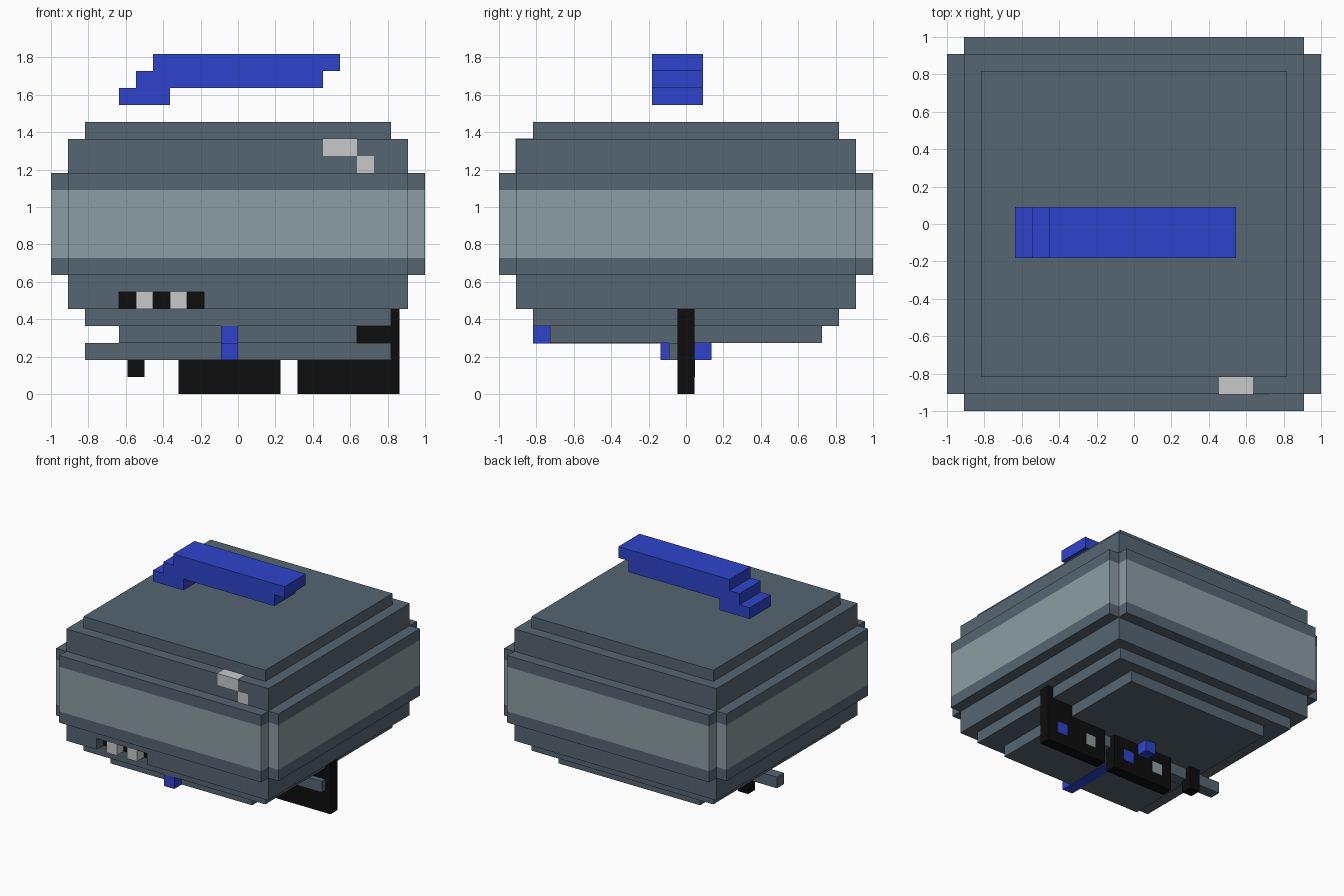
import bpy, bmesh

if "Cube" in bpy.data.objects:
    bpy.data.objects.remove(bpy.data.objects["Cube"])

U = 1 / 11          # one block; the model is 22 blocks wide
E = 0.03            # small lift (in blocks) for painted patches


def material(name, rgb):
    lin = [((c / 255 + 0.055) / 1.055) ** 2.4 for c in rgb]
    m = bpy.data.materials.new(name)
    m.diffuse_color = (*lin, 1)
    m.use_nodes = True
    m.node_tree.nodes["Principled BSDF"].inputs["Base Color"].default_value = m.diffuse_color
    return m


SLATE = material("slate", (86, 101, 113))
PALE = material("pale_teal", (140, 158, 162))
BLUE = material("blue", (46, 68, 203))
WHITE = material("light_grey", (201, 201, 201))
BLACK = material("black", (13, 13, 13))


def finish(bm, name, *mats):
    bmesh.ops.recalc_face_normals(bm, faces=bm.faces)
    me = bpy.data.meshes.new(name)
    bm.to_mesh(me)
    bm.free()
    for m in mats:
        me.materials.append(m)
    ob = bpy.data.objects.new(name, me)
    bpy.context.collection.objects.link(ob)
    return ob


def box(name, mat, x, y, z):
    """Block-aligned box from (min, max) pairs given in blocks."""
    bm = bmesh.new()
    bmesh.ops.create_cube(bm, size=1)
    for v in bm.verts:
        v.co = [(a + b) / 2 * U + c * (b - a) * U for (a, b), c in zip((x, y, z), v.co)]
    return finish(bm, name, mat)


def square(name, half, z):
    return box(name, SLATE, (-half, half), (-half, half), z)


# Middle of the body: notched-corner outline with a pale band around it
bm = bmesh.new()
quarter = [(11, -10), (11, 10), (10, 10)]
outline = []
for i in range(4):
    outline += quarter
    quarter = [(-y, x) for x, y in quarter]
outline = list(dict.fromkeys(outline))
rings = [[bm.verts.new((x * U, y * U, z * U)) for x, y in outline] for z in (7, 8, 12, 13)]
n = len(outline)
for level, (lo, hi) in enumerate(zip(rings, rings[1:])):
    for i in range(n):
        j = (i + 1) % n
        f = bm.faces.new((lo[i], lo[j], hi[j], hi[i]))
        f.material_index = 1 if level == 1 else 0
bm.faces.new(rings[0])
bm.faces.new(rings[-1])
finish(bm, "body_middle", SLATE, PALE)

# Stepped tiers above and below
square("upper_tier", 10, (13, 15))
square("top_tier", 9, (15, 16))
square("lower_tier", 10, (6, 7))
box("mouth_tier", SLATE, (-10, 10), (-9, 10), (5, 6))
box("mouth_tier_left", SLATE, (-10, -7), (-10, -9), (5, 6))
box("mouth_tier_right", SLATE, (-2, 10), (-10, -9), (5, 6))
square("bottom_tier", 9, (4, 5))
box("base_plate", SLATE, (-7, 7), (-8, 8), (3, 4))

# Mouth: dark recess with two teeth
box("mouth_back", BLACK, (-7, -2), (-9 - E, -9), (5, 6))
for x in (-6, -4):
    box("tooth", WHITE, (x, x + 1), (-10, -9), (5, 6))

# Shine marks on the upper front edge
box("shine_long", WHITE, (5, 7), (-10 - E, -9), (14, 15 + E))
box("shine_short", WHITE, (7, 8), (-10 - E, -9), (13, 14))

# Floating stepped blue bar above the top
for x0, x1, z in ((-7, -4, 17), (-6, 5, 18), (-5, 6, 19)):
    box("top_bar_step", BLUE, (x0, x1), (-2, 1), (z, z + 1))

# Blue strip under the base and the crossing block
box("under_strip", BLUE, (-1, 0), (-9, 0), (3 - E, 4))
box("cross_block", BLUE, (-1, 0), (-1.5, 1.5), (2, 3))

# Grey rod under the base
box("under_rod", SLATE, (-9, 9), (-1, 0), (2, 3))

# Two black square panels with coloured patches on the rear side
for x in (-3.5, 3.5):
    box("black_panel", BLACK, (x, x + 6), (-0.5, 0.5), (0, 5))
    box("panel_pale_patch", PALE, (x + 1, x + 2), (0.5, 0.5 + E), (1, 2))
    box("panel_blue_patch", BLUE, (x + 4, x + 5), (0.5, 0.5 + E), (1, 2))
box("hook", BLACK, (-6.5, -5.5), (-0.5, 0.5), (1, 3.5))
